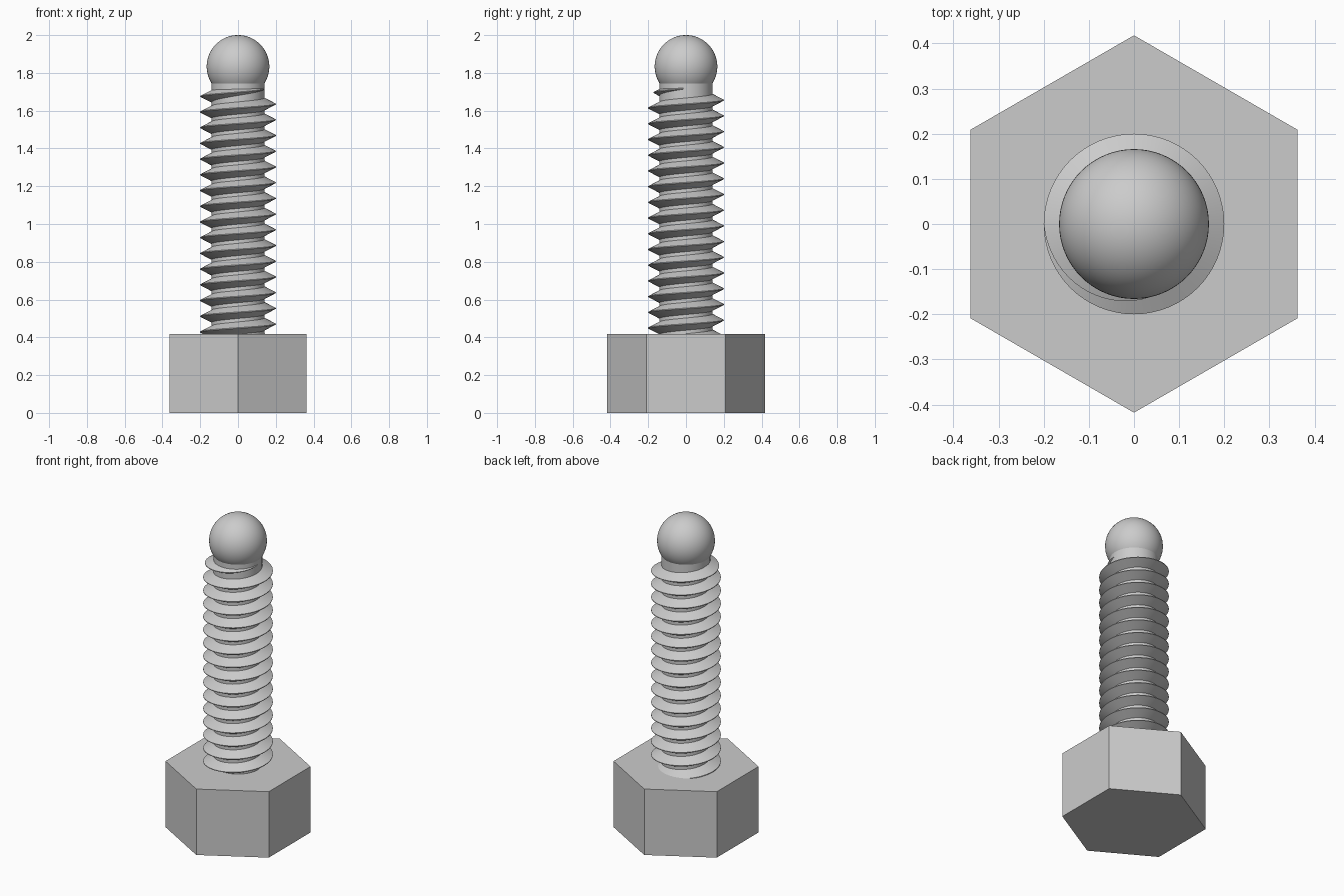
import bpy, bmesh, math
from math import pi, cos, sin

cube = bpy.data.objects.get("Cube")
if cube:
    bpy.data.objects.remove(cube, do_unlink=True)

steel = bpy.data.materials.new("plain grey steel")
steel.use_nodes = True
GREY = (0.6, 0.6, 0.6, 1)
steel.diffuse_color = GREY
steel.node_tree.nodes["Principled BSDF"].inputs["Base Color"].default_value = GREY


def finish(obj, name, smooth=True):
    obj.name = name
    obj.data.materials.append(steel)
    bpy.ops.object.select_all(action='DESELECT')
    obj.select_set(True)
    bpy.context.view_layer.objects.active = obj
    if smooth:
        bpy.ops.object.shade_smooth_by_angle(angle=math.radians(30))


def cylinder(name, radius, low, high, sides, turn=0.0, smooth=True):
    bpy.ops.mesh.primitive_cylinder_add(vertices=sides, radius=radius, depth=high - low,
                                        location=(0, 0, (low + high) / 2), rotation=(0, 0, turn))
    finish(bpy.context.object, name, smooth)


HEAD_TOP = 0.418
CORE = 0.14
CREST = 0.2
PITCH = 0.0832
STEPS = 64          # segments per turn

# Hexagonal head with corners pointing front and back
cylinder("hex_head", 0.418, 0, HEAD_TOP, 6, smooth=False)

# Shank core, up into the ball
cylinder("shank_core", CORE, HEAD_TOP - 0.02, 1.76, 64)

# Ball tip
bpy.ops.mesh.primitive_uv_sphere_add(segments=64, ring_count=32, radius=0.166,
                                     location=(0, 0, 1.834))
finish(bpy.context.object, "ball_tip")

# Right-handed thread: a V ridge swept up a helix, fading out in the last half turn
bm = bmesh.new()
turns = 16
total = turns * STEPS
end_z = 1.718       # thread runs out on the +x side
rings = []
for i in range(total + 1):
    a = 2 * pi * i / STEPS
    z = end_z - PITCH * (total - i) / STEPS
    fade = min(1.0, (total - i) / (STEPS / 2))
    crest = CORE + (CREST - CORE) * fade
    half = 0.004 + 0.031 * fade
    profile = [(CORE - 0.005, -half), (crest, -0.002), (crest, 0.002), (CORE - 0.005, half)]
    rings.append([bm.verts.new((r * cos(a), r * sin(a), z + dz)) for r, dz in profile])
for lower, upper in zip(rings, rings[1:]):
    for k in range(4):
        n = (k + 1) % 4
        bm.faces.new((lower[k], upper[k], upper[n], lower[n]))
bm.faces.new(rings[0])
bm.faces.new(rings[-1])
bmesh.ops.recalc_face_normals(bm, faces=bm.faces)
mesh = bpy.data.meshes.new("screw_thread")
bm.to_mesh(mesh)
bm.free()
thread = bpy.data.objects.new("screw_thread", mesh)
bpy.context.collection.objects.link(thread)
finish(thread, "screw_thread")
